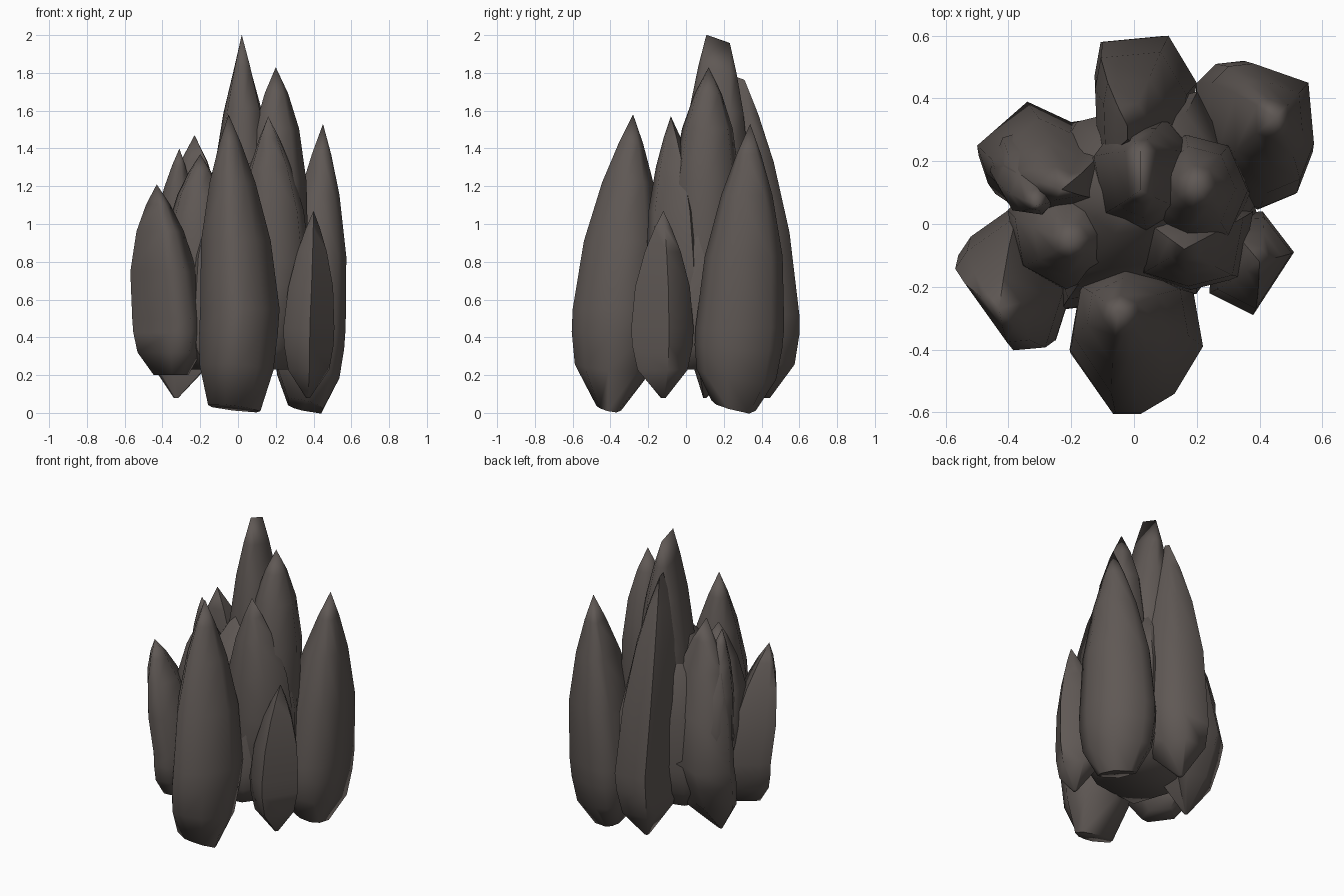
import bpy, bmesh, math
from mathutils import Vector

cube = bpy.data.objects.get("Cube")
if cube:
    bpy.data.objects.remove(cube, do_unlink=True)

stone = bpy.data.materials.new("dark_stone")
stone.use_nodes = True
colour = (0.115, 0.098, 0.09, 1)
stone.diffuse_color = colour
stone.node_tree.nodes["Principled BSDF"].inputs["Base Color"].default_value = colour


def shard(name, base, belly, peak, outline, foot=0.5, foot_depth=1, power=2, ridge=0, tilt=(0, 0)):
    """Spire lofted from a narrow foot through a wide belly outline to a leaning peak."""
    base, belly, peak = Vector(base), Vector(belly), Vector(peak)
    # Each ring: centre, width, depth, ridge half length, amount of foot tilt
    rings = []
    for s in (0, 0.4, 0.75):
        grow = math.sin(s ** 0.6 * math.pi / 2)
        wide = foot + (1 - foot) * grow
        deep = foot * foot_depth + (1 - foot * foot_depth) * grow
        rings.append((base.lerp(belly, s), wide, deep, 0, 1 - s))
    for s in (0, 0.35, 0.65, 0.85, 1):
        size = 1 - s ** power
        rings.append((belly.lerp(peak, s), size, size, ridge * s, 0))
    bm = bmesh.new()
    loops = []
    for centre, wide, deep, spread, slope in rings:
        loop = []
        for px, py in outline:
            dx, dy = (px - belly.x) * wide, (py - belly.y) * deep
            side = math.copysign(1, py - belly.y) * spread
            dz = slope * (tilt[0] * dx + tilt[1] * dy) - side * 0.35
            loop.append(bm.verts.new(centre + Vector((dx, dy + side, dz))))
        loops.append(loop)
    count = len(outline)
    for low, high in zip(loops, loops[1:]):
        for k in range(count):
            j = (k + 1) % count
            bm.faces.new((low[k], low[j], high[j], high[k]))
    bm.faces.new(loops[0][::-1])
    bm.faces.new(loops[-1])
    bmesh.ops.remove_doubles(bm, verts=bm.verts, dist=0.002)
    bmesh.ops.recalc_face_normals(bm, faces=bm.faces)
    mesh = bpy.data.meshes.new(name)
    bm.to_mesh(mesh)
    bm.free()
    mesh.materials.append(stone)
    obj = bpy.data.objects.new(name, mesh)
    bpy.context.collection.objects.link(obj)
    bpy.ops.object.select_all(action="DESELECT")
    obj.select_set(True)
    bpy.context.view_layer.objects.active = obj
    bpy.ops.object.shade_smooth_by_angle(angle=math.radians(68))


def ring(centre, rx, ry, sides=7, turn=0):
    """Regular outline for shards that are mostly buried."""
    angles = [math.radians(turn) + math.tau * k / sides for k in range(sides)]
    return [(centre[0] + rx * math.cos(a), centre[1] + ry * math.sin(a)) for a in angles]


# Central mass that fills the valleys between shards, with a flat underside
shard("core_rock", (0, 0.03, 0.23), (0, 0.05, 0.5), (0.03, 0.1, 1.45),
      [(0.39, 0.04), (0.2, 0.42), (-0.2, 0.32), (-0.35, 0.08), (-0.23, -0.27), (0.2, -0.22)],
      foot=0.75, power=3)

# Tall inner spires
shard("main_spire", (0.02, 0.14, 0.3), (0.04, 0.16, 0.9), (0.02, 0.17, 1.98),
      ring((0.04, 0.16), 0.19, 0.19, turn=15), power=1.9, ridge=0.062)
shard("right_inner_spire", (0.17, 0.08, 0.3), (0.2, 0.1, 0.9), (0.2, 0.12, 1.83),
      ring((0.2, 0.1), 0.17, 0.19), power=3)
shard("front_inner_spire", (0.15, -0.06, 0.3), (0.18, -0.06, 0.8), (0.16, -0.08, 1.57),
      [(0.38, 0.04), (0.34, -0.17), (0.18, -0.21), (0.02, -0.16), (0, 0.05), (0.2, 0.12)])
shard("left_inner_spire", (-0.18, 0, 0.3), (-0.21, -0.01, 0.75), (-0.2, -0.06, 1.37),
      ring((-0.21, -0.01), 0.2, 0.2, turn=10), power=2.2)

# Outer ring of shards
shard("front_shard", (-0.02, -0.41, 0.025), (0.01, -0.37, 0.55), (-0.05, -0.28, 1.58),
      [(0.22, -0.39), (0.19, -0.22), (0, -0.13), (-0.17, -0.21), (-0.2, -0.39),
       (-0.06, -0.6), (0.03, -0.6), (0.13, -0.54)], foot=0.66, foot_depth=0.42, tilt=(-0.12, -0.2))
shard("left_front_shard", (-0.35, -0.18, 0.2), (-0.36, -0.16, 0.5), (-0.43, -0.27, 1.21),
      [(-0.56, -0.1), (-0.36, -0.38), (-0.25, -0.37), (-0.18, -0.15), (-0.35, 0.08), (-0.52, -0.04)],
      foot=0.48, power=2.5)
shard("left_back_shard", (-0.33, 0.1, 0.08), (-0.33, 0.23, 0.55), (-0.23, 0.11, 1.47),
      [(-0.5, 0.25), (-0.34, 0.39), (-0.2, 0.325), (-0.09, 0.34), (-0.1, 0.12), (-0.35, 0.08),
       (-0.47, 0.16)], foot=0.06, power=2.6)
shard("left_back_point", (-0.33, 0.15, 0.4), (-0.33, 0.18, 0.8), (-0.31, 0.06, 1.4),
      ring((-0.33, 0.18), 0.13, 0.13, turn=30))
shard("back_shard", (-0.01, 0.43, 0.08), (0.03, 0.41, 0.52), (-0.02, 0.29, 1.77),
      [(-0.12, 0.47), (-0.1, 0.58), (0.11, 0.6), (0.2, 0.45), (0.16, 0.22), (-0.11, 0.24)],
      foot=0.08, power=2.3, ridge=0.02)
shard("right_back_shard", (0.35, 0.25, 0.04), (0.37, 0.28, 0.45), (0.45, 0.34, 1.53),
      [(0.2, 0.45), (0.26, 0.51), (0.35, 0.52), (0.55, 0.45), (0.57, 0.23), (0.52, 0.1),
       (0.4, 0.05), (0.2, 0.13)], foot=0.5, tilt=(-0.25, -0.25))
shard("right_front_shard", (0.37, -0.12, 0.08), (0.37, -0.12, 0.45), (0.4, -0.12, 1.07),
      [(0.41, 0.04), (0.51, -0.09), (0.38, -0.29), (0.24, -0.22), (0.26, 0.03)], foot=0.08)
